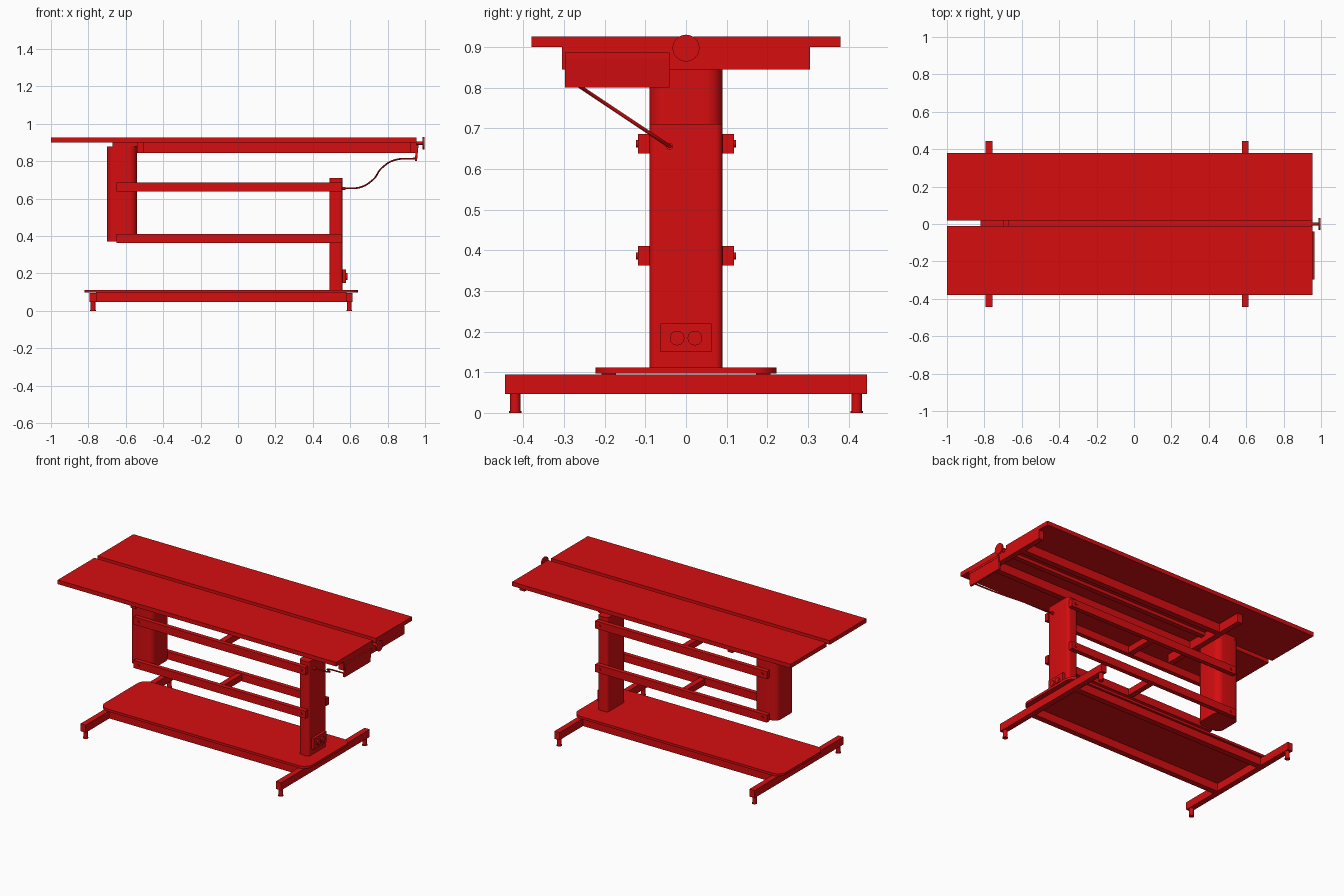
import bpy, bmesh, math
from mathutils import Vector, Matrix

cube = bpy.data.objects.get("Cube")
if cube:
    bpy.data.objects.remove(cube, do_unlink=True)

red = bpy.data.materials.new("signal_red")
red.use_nodes = True
RED = (0.67, 0.004, 0.005, 1)
red.diffuse_color = RED
red.node_tree.nodes["Principled BSDF"].inputs["Base Color"].default_value = RED


def finish(name, bm, smooth=False):
    mesh = bpy.data.meshes.new(name)
    bm.to_mesh(mesh)
    bm.free()
    mesh.materials.append(red)
    obj = bpy.data.objects.new(name, mesh)
    bpy.context.collection.objects.link(obj)
    if smooth:
        bpy.ops.object.select_all(action='DESELECT')
        obj.select_set(True)
        bpy.context.view_layer.objects.active = obj
        bpy.ops.object.shade_smooth_by_angle(angle=math.radians(35))
    return obj


def box(name, x, y, z, radius=0):
    """Box from (min, max) ranges, optionally with rounded upright edges."""
    bm = bmesh.new()
    bmesh.ops.create_cube(bm, size=1)
    for v in bm.verts:
        v.co = [r[0] if c < 0 else r[1] for c, r in zip(v.co, (x, y, z))]
    if radius:
        upright = [e for e in bm.edges
                   if abs(e.verts[0].co.z - e.verts[1].co.z) > 1e-4]
        bmesh.ops.bevel(bm, geom=upright, offset=radius, segments=8,
                        profile=0.5, affect='EDGES')
    return finish(name, bm, radius > 0)


def rod(name, start, end, radius, sides=24):
    start, end = Vector(start), Vector(end)
    axis = end - start
    bm = bmesh.new()
    bmesh.ops.create_cone(bm, cap_ends=True, segments=sides, radius1=radius,
                          radius2=radius, depth=axis.length)
    turn = axis.to_track_quat('Z', 'Y').to_matrix().to_4x4()
    bmesh.ops.transform(bm, matrix=Matrix.Translation((start + end) / 2) @ turn,
                        verts=bm.verts)
    return finish(name, bm, True)


# Split table top
box("table_top_back", (-1, 0.955), (0.018, 0.38), (0.9, 0.926))
box("table_top_front", (-1, 0.955), (-0.38, -0.012), (0.9, 0.926))

# Frame under the top
for label, x in (("foot_end", -0.54), ("head_end", 0.92)):
    box("frame_crossbar_" + label, (x, x + 0.035), (-0.305, 0.305), (0.845, 0.9))
for label, y in (("front", -0.13), ("back", 0.13)):
    box("frame_rail_" + label, (-0.505, 0.92), (y - 0.018, y + 0.018), (0.845, 0.9))
box("centre_rail", (-0.67, 0.95), (-0.013, 0.019), (0.88, 0.9))
box("lift_mount", (-0.67, -0.54), (-0.085, 0.085), (0.878, 0.9))

# Tilt knob
rod("knob_shaft", (0.95, 0, 0.897), (0.99, 0, 0.897), 0.009)
rod("knob", (0.987, 0, 0.897), (0.996, 0, 0.897), 0.033, 40)

# Columns
box("lift_column", (-0.7, -0.54), (-0.09, 0.09), (0.37, 0.88), 0.04)
box("fixed_column", (0.488, 0.56), (-0.09, 0.09), (0.108, 0.71), 0.018)

# Parallel lifting arms with bolts and cross ties
for level, z in (("lower", 0.386), ("upper", 0.662)):
    for label, s in (("front", -1), ("back", 1)):
        box(f"{level}_arm_{label}", (-0.65, 0.555),
            sorted((s * 0.09, s * 0.118)), (z - 0.024, z + 0.024))
        for x in (-0.617, 0.525):
            rod(f"{level}_arm_bolt_{label}", (x, s * 0.1, z), (x, s * 0.123, z), 0.009)
    box(level + "_arm_tie", (-0.07, -0.035), (-0.092, 0.092), (z - 0.02, z + 0.02))

# Base plate, rails and feet
box("base_plate", (-0.82, 0.642), (-0.223, 0.223), (0.097, 0.112), 0.06)
for label, y in (("front", -0.19), ("back", 0.19)):
    box("base_rail_" + label, (-0.76, 0.58), (y - 0.018, y + 0.018), (0.047, 0.098))
for label, x in (("foot_end", -0.775), ("head_end", 0.595)):
    box("base_crossbar_" + label, (x - 0.018, x + 0.018), (-0.445, 0.445), (0.047, 0.095))
    for y in (-0.42, 0.42):
        rod("foot_" + label, (x, y, 0), (x, y, 0.05), 0.013)
        rod("foot_pad_" + label, (x, y, 0), (x, y, 0.005), 0.0155)

# Socket box on the fixed column
box("socket_box", (0.558, 0.577), (-0.063, 0.063), (0.15, 0.22))
for y in (-0.022, 0.022):
    rod("socket", (0.57, y, 0.184), (0.586, y, 0.184), 0.018)

# Hand control hung at the table end, leaning slightly outwards
control = box("hand_control", (0.945, 0.957), (-0.297, -0.04), (0.8, 0.873))
for v in control.data.vertices:
    v.co.x += (v.co.z - 0.8) * 0.09
box("hand_control_lip", (0.945, 0.965), (-0.297, -0.04), (0.872, 0.886))

# Control cable
curve = bpy.data.curves.new("control_cable", 'CURVE')
curve.dimensions = '3D'
curve.bevel_depth = 0.0045
curve.bevel_resolution = 2
curve.use_fill_caps = True
curve.materials.append(red)
path = [(0.555, 0.655), (0.65, 0.66), (0.72, 0.7), (0.77, 0.765), (0.84, 0.807), (0.952, 0.815)]
spline = curve.splines.new('BEZIER')
spline.bezier_points.add(len(path) - 1)
for p, (x, z) in zip(spline.bezier_points, path):
    p.co = (x, -0.04 - (z - 0.655) * 1.5, z)
    p.handle_left_type = p.handle_right_type = 'AUTO'
bpy.context.collection.objects.link(bpy.data.objects.new("control_cable", curve))
rod("cable_grommet", (0.555, -0.04, 0.655), (0.575, -0.04, 0.655), 0.008)
